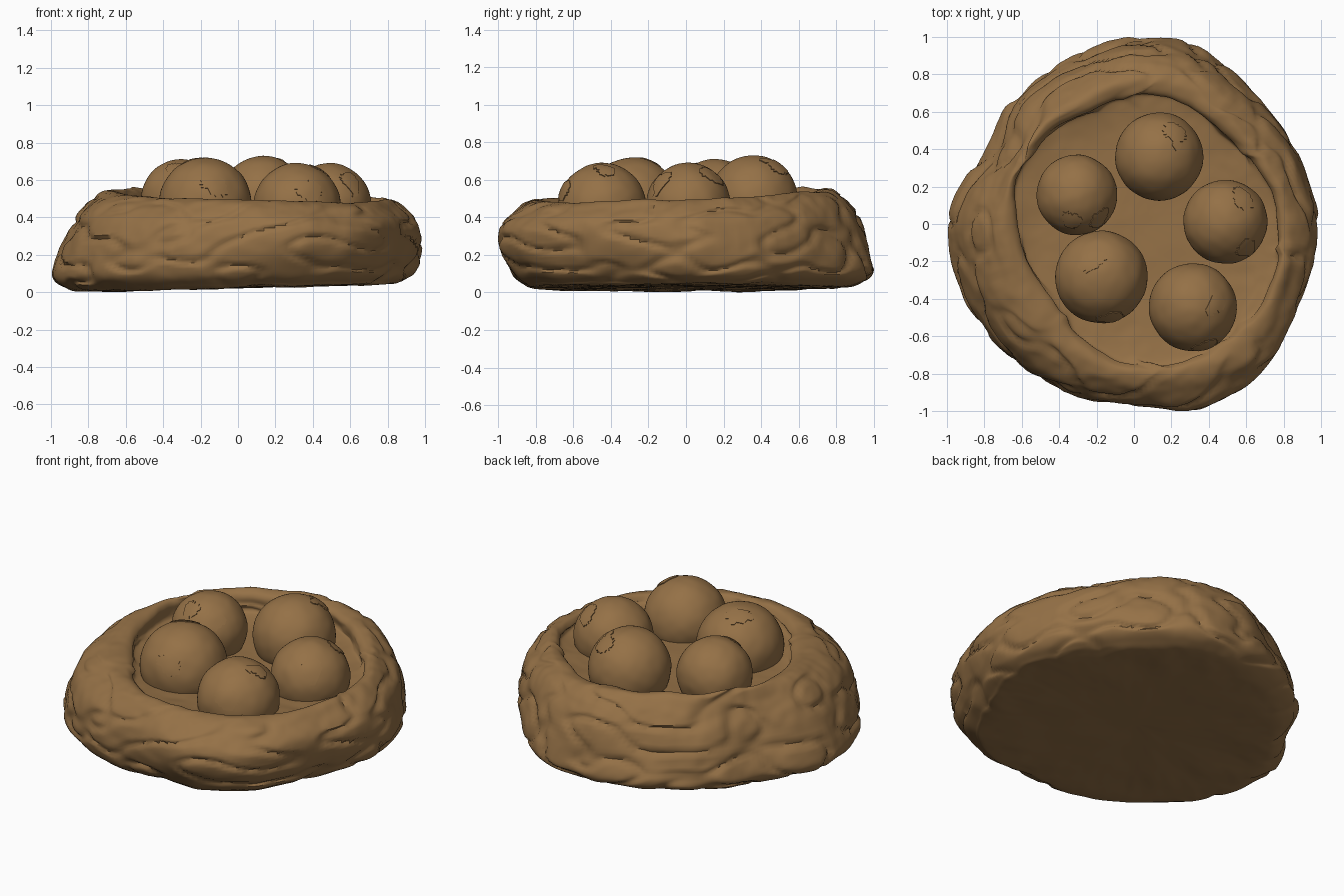
import bpy, bmesh, math
from mathutils import Vector, noise

if "Cube" in bpy.data.objects:
    bpy.data.objects.remove(bpy.data.objects["Cube"], do_unlink=True)

CLAY = (0.30, 0.165, 0.062, 1)
clay = bpy.data.materials.new("brown clay")
clay.use_nodes = True
clay.diffuse_color = CLAY
bsdf = clay.node_tree.nodes["Principled BSDF"]
bsdf.inputs["Base Color"].default_value = CLAY
bsdf.inputs["Roughness"].default_value = 0.9


def finish(bm, name, sharp=40):
    bmesh.ops.recalc_face_normals(bm, faces=bm.faces[:])
    mesh = bpy.data.meshes.new(name)
    bm.to_mesh(mesh)
    bm.free()
    mesh.materials.append(clay)
    obj = bpy.data.objects.new(name, mesh)
    bpy.context.collection.objects.link(obj)
    bpy.ops.object.select_all(action='DESELECT')
    obj.select_set(True)
    bpy.context.view_layer.objects.active = obj
    bpy.ops.object.shade_smooth_by_angle(angle=math.radians(sharp))
    return obj


def spline(a, b, c, d, t):
    return 0.5 * (2 * b + (c - a) * t + (2 * a - 5 * b + 4 * c - d) * t * t
                  + (3 * b - a - 3 * c + d) * t ** 3)


def around(values, angle):
    """Smooth closed curve through evenly spaced radii."""
    n = len(values)
    u = angle / math.tau * n
    i = int(u)
    return spline(*[values[(i + k) % n] for k in (-1, 0, 1, 2)], u - i)


# Radii of the outer wall and the inner lip, anticlockwise from +x
OUTER = [.99, .96, .945, 1.0, .99, .945, .92, .90, 1.0, 1.01, 1.0, .985, .975, 1.04, 1.03, .975]
INNER = [.77, .73, .67, .69, .69, .64, .66, .66, .62, .60, .60, .68, .74, .78, .79, .80]
# Wall sections (radius factor, height): spreading foot and undercut foot
SPREAD = [(.93, .045), (1.0, .10), (.975, .20), (.92, .36), (.86, .46)]
UNDERCUT = [(.87, .05), (.93, .11), (.99, .25), (.985, .38), (.91, .47)]
FLOOR = 0.395
SEGMENTS, STEPS = 220, 8


def section(angle):
    """Control points (radius, height) from the underside to the bowl floor."""
    ro, ri = around(OUTER, angle), around(INNER, angle)
    s, c = math.sin(angle), math.cos(angle)
    w = (0.5 + 0.5 * math.cos(angle + math.radians(50))) ** 1.4
    rim = 0.515 + 0.03 * s - 0.02 * c
    foot = 0.025 * c
    pts = [(0.02, .03), (ro * .45, .025 + foot * .4), (ro * .8, .025 + foot * .8)]
    for (r0, z0), (r1, z1) in zip(SPREAD, UNDERCUT):
        r, z = r0 + (r1 - r0) * w, z0 + (z1 - z0) * w
        r -= .19 * max(0, -c) * max(0, z - .1)
        pts.append((ro * r, z + foot * max(0, 1 - z * 4) + (rim - .515) * z * 1.6))
    top = max(pts[-1][0] - ri, .04)
    pts += [(ri + top * .55, rim), (ri + top * .2, rim), (ri, rim - .03),
            (ri + .005, FLOOR + .055), (ri - .03, FLOOR + .03),
            (ri * .75, FLOOR + .01), (ri * .4, FLOOR), (0.02, FLOOR)]
    return pts


def roughen(p, out, lip):
    """Hand-pressed lumps, with flattened folds on the outer wall."""
    lump = noise.noise(p * 2.6) * .022 + noise.noise(p * 6) * .014
    fold = noise.noise(Vector((p.x * 3, p.y * 3, p.z * 7)) + Vector((5, 3, 1)))
    fine = noise.noise(p * 17) * .004
    crease = -.022 * max(0, .16 - abs(fold)) / .16
    q = p + out * ((lump + crease + .008) * lip + fine)
    q.z += (noise.noise(p * 5 + Vector((9, 0, 0))) * .012 + fine) * (.4 + .6 * lip)
    q.z = max(q.z, 0)
    return q


# Nest: one closed wall with a shallow bowl
bm = bmesh.new()
columns = []
for i in range(SEGMENTS):
    a = math.tau * i / SEGMENTS
    out = Vector((math.cos(a), math.sin(a), 0))
    ctrl = section(a)
    n = len(ctrl)
    column = []
    for k in range(n - 1):
        four = [ctrl[min(max(k + j, 0), n - 1)] for j in (-1, 0, 1, 2)]
        for step in range(STEPS):
            t = step / STEPS
            r = max(.02, spline(*[p[0] for p in four], t))
            z = spline(*[p[1] for p in four], t)
            p = out * r + Vector((0, 0, z))
            lip = min(1, max(0, (r - .45) / .3))
            column.append(bm.verts.new(roughen(p, out, lip)))
    columns.append(column)
for i, col in enumerate(columns):
    nxt = columns[(i + 1) % SEGMENTS]
    for j in range(len(col) - 1):
        bm.faces.new((col[j], nxt[j], nxt[j + 1], col[j + 1]))
bm.faces.new([c[0] for c in columns])
bm.faces.new([c[-1] for c in columns])
finish(bm, "nest", 50)

# Eggs: x, y, radius, height of the top, and directions of the shell chips
EGGS = [
    ("back_egg", .135, .36, .235, .73, [(.4, .55, .8)]),
    ("right_egg", -.305, .155, .215, .71, [(-.1, -.6, .7), (.5, -.5, .5)]),
    ("left_egg", .488, .012, .225, .69, [(.45, .6, .7), (.5, -.6, .5)]),
    ("front_right_egg", -.175, -.283, .247, .72, [(.25, -.9, .4), (-.2, .3, .9)]),
    ("front_left_egg", .315, -.445, .235, .69, [(.5, .1, .8), (.3, -.9, .4)]),
]
for index, (name, x, y, r, top, chips) in enumerate(EGGS):
    bm = bmesh.new()
    bmesh.ops.create_icosphere(bm, subdivisions=5, radius=1)
    seed = Vector((index * 7, 2, 4))
    for v in bm.verts:
        v.co *= r * (1 + .018 * noise.noise(v.co * 1.8 + seed)
                     + .008 * noise.noise(v.co * 4 + seed))
    # Thin ragged chips standing just proud of the shell
    for chip in chips:
        d = Vector(chip).normalized()
        patch = [f for f in bm.faces
                 if f.calc_center_median().angle(d)
                 < .27 + .16 * noise.noise(f.calc_center_median() * 14 + seed)]
        made = bmesh.ops.extrude_face_region(bm, geom=patch)["geom"]
        bmesh.ops.delete(bm, geom=patch, context='FACES')
        for v in made:
            if isinstance(v, bmesh.types.BMVert):
                v.co *= 1 + .005 / r
    egg = finish(bm, name, 35)
    egg.location = (x, y, top - r)
